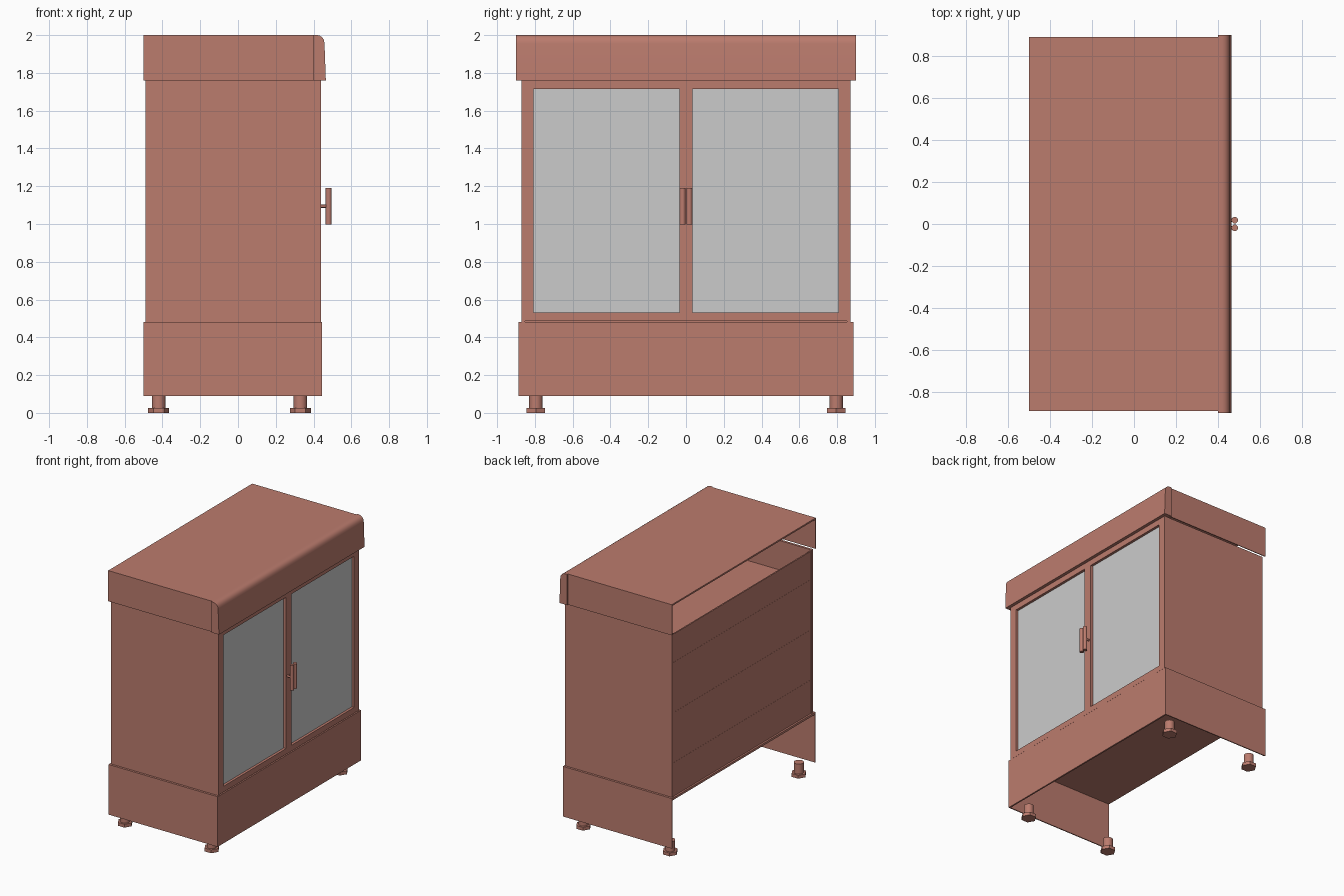
import bpy, bmesh, math
from mathutils import Matrix

if "Cube" in bpy.data.objects:
    bpy.data.objects.remove(bpy.data.objects["Cube"])

wood = bpy.data.materials.new("red_brown_wood")
wood.diffuse_color = (0.5, 0.2, 0.155, 1)
wood.use_nodes = True
wood.node_tree.nodes["Principled BSDF"].inputs["Base Color"].default_value = wood.diffuse_color


def finish(name, bm, mat=wood):
    bmesh.ops.recalc_face_normals(bm, faces=bm.faces)
    me = bpy.data.meshes.new(name)
    bm.to_mesh(me)
    bm.free()
    ob = bpy.data.objects.new(name, me)
    bpy.context.collection.objects.link(ob)
    if mat:
        me.materials.append(mat)
    return ob


def add_box(bm, x, y, z):
    size = Matrix.Diagonal((x[1] - x[0], y[1] - y[0], z[1] - z[0], 1))
    mid = Matrix.Translation((sum(x) / 2, sum(y) / 2, sum(z) / 2))
    bmesh.ops.create_cube(bm, size=1, matrix=mid @ size)


def boxes(name, parts, mat=wood):
    bm = bmesh.new()
    for p in parts:
        add_box(bm, *p)
    return finish(name, bm, mat)


def add_cyl(bm, r, depth, loc, sides, axis='Z'):
    m = Matrix.Translation(loc)
    if axis == 'X':
        m = m @ Matrix.Rotation(math.pi / 2, 4, 'Y')
    bmesh.ops.create_cone(bm, cap_ends=True, segments=sides, radius1=r,
                          radius2=r, depth=depth, matrix=m)


def smooth(ob):
    bpy.ops.object.select_all(action='DESELECT')
    bpy.context.view_layer.objects.active = ob
    ob.select_set(True)
    bpy.ops.object.shade_smooth_by_angle(angle=math.radians(35))


# Base skirt: open below and behind, closed by a floor plate
boxes("base_floor", [((-0.5, 0.445), (-0.887, 0.887), (0.465, 0.482))])
boxes("base_front", [((0.433, 0.445), (-0.887, 0.887), (0.09, 0.482))])

# Cabinet back and shelves whose edges show through the back
boxes("back_panel", [((-0.486, -0.476), (-0.852, 0.852), (0.482, 1.75))])
for i, z in enumerate((0.745, 1.137, 1.53)):
    boxes(f"shelf_{i + 1}", [((-0.487, 0.39), (-0.852, 0.852), (z - 0.012, z))])

# Top cap: lid, open below and behind
boxes("cap_lid", [((-0.5, 0.40), (-0.89, 0.89), (1.988, 2.0))])

# Rounded cornice along the door side
bm = bmesh.new()
profile = [(0.40, 1.76), (0.465, 1.76), (0.458, 1.955), (0.455, 1.974),
           (0.446, 1.988), (0.434, 1.997), (0.42, 2.0), (0.40, 2.0)]
face = bm.faces.new([bm.verts.new((x, -0.9, z)) for x, z in profile])
ext = bmesh.ops.extrude_face_region(bm, geom=[face])
bmesh.ops.translate(bm, vec=(0, 1.8, 0),
                    verts=[v for v in ext["geom"] if isinstance(v, bmesh.types.BMVert)])
smooth(finish("cornice", bm))

# Parts repeated on both halves
for side, s in (("left", -1), ("right", 1)):
    def span(a, b):
        return tuple(sorted((s * a, s * b)))

    boxes(f"{side}_base_side", [((-0.5, 0.433), span(0.879, 0.887), (0.09, 0.482))])
    boxes(f"{side}_body_side", [((-0.49, 0.44), span(0.852, 0.87), (0.482, 1.76))])
    boxes(f"{side}_cap_side", [((-0.5, 0.40), span(0.884, 0.89), (1.76, 1.988))])

    # Door frame and glass
    fx = (0.40, 0.44)
    boxes(f"{side}_door_frame", [
        (fx, span(0.0, 0.035), (0.487, 1.76)),
        (fx, span(0.808, 0.852), (0.487, 1.76)),
        (fx, span(0.035, 0.808), (0.487, 0.532)),
        (fx, span(0.035, 0.808), (1.715, 1.76))])
    boxes(f"{side}_door_glass", [((0.41, 0.42), span(0.033, 0.81), (0.53, 1.717))], None)

    # Bar handle on a short stem
    bm = bmesh.new()
    add_cyl(bm, 0.0155, 0.195, (0.48, s * 0.018, 1.094), 16)
    add_cyl(bm, 0.008, 0.05, (0.455, s * 0.018, 1.094), 12, 'X')
    smooth(finish(f"{side}_handle", bm))

    # Feet: hexagonal pad under a round stem
    for end, x in (("back", -0.42), ("front", 0.33)):
        bm = bmesh.new()
        add_cyl(bm, 0.036, 0.09, (x, s * 0.795, 0.06), 16)
        smooth(finish(f"{side}_{end}_leg_stem", bm))
        bm = bmesh.new()
        bmesh.ops.create_cone(bm, cap_ends=True, segments=6, radius1=0.056, radius2=0.056,
                              depth=0.026, matrix=Matrix.Translation((x, s * 0.795, 0.013))
                              @ Matrix.Rotation(math.pi / 2, 4, 'Z'))
        finish(f"{side}_{end}_leg_pad", bm)
